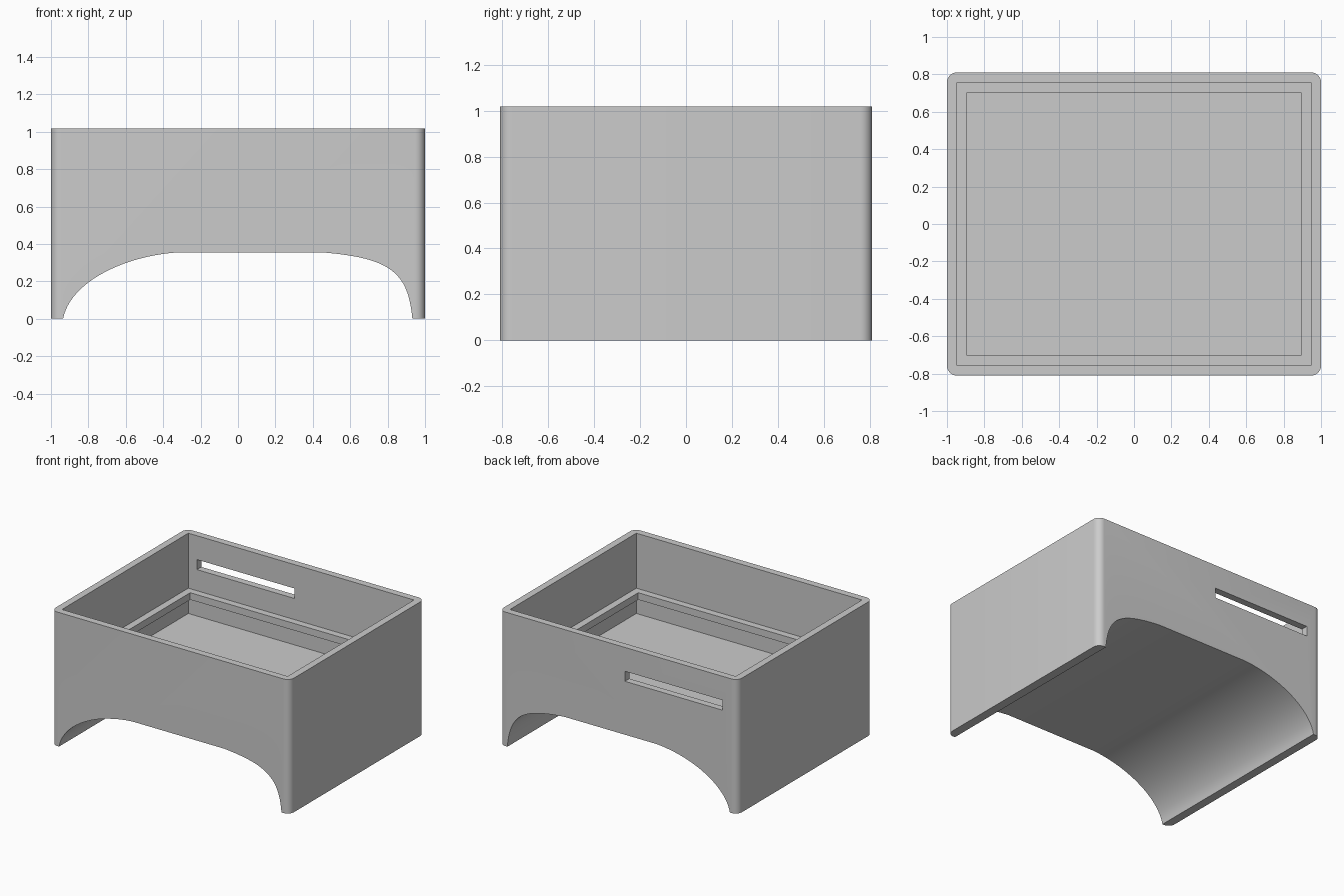
import bpy, bmesh, math
from mathutils import Vector
from mathutils.geometry import interpolate_bezier

if "Cube" in bpy.data.objects:
    bpy.data.objects.remove(bpy.data.objects["Cube"])

W, D, H = 1.0, 0.81, 1.017      # half width, half depth, height
WALL = 0.053
ARCH_TOP = 0.355

grey = bpy.data.materials.new("plain grey")
grey.use_nodes = True
colour = (0.6, 0.6, 0.6, 1)
grey.diffuse_color = colour
grey.node_tree.nodes["Principled BSDF"].inputs["Base Color"].default_value = colour


def prism(name, outline, direction):
    """Extrude a closed outline of 3D points along a direction."""
    bm = bmesh.new()
    face = bm.faces.new([bm.verts.new(p) for p in outline])
    moved = bmesh.ops.extrude_face_region(bm, geom=[face])["geom"]
    verts = [g for g in moved if isinstance(g, bmesh.types.BMVert)]
    bmesh.ops.translate(bm, vec=direction, verts=verts)
    bmesh.ops.recalc_face_normals(bm, faces=bm.faces)
    mesh = bpy.data.meshes.new(name)
    bm.to_mesh(mesh)
    bm.free()
    mesh.materials.append(grey)
    obj = bpy.data.objects.new(name, mesh)
    bpy.context.collection.objects.link(obj)
    return obj


def block(name, x0, x1, y0, y1, z0, z1):
    base = [(x0, y0, z0), (x1, y0, z0), (x1, y1, z0), (x0, y1, z0)]
    return prism(name, base, (0, 0, z1 - z0))


def curve(*points):
    return interpolate_bezier(*[Vector((x, -1, z)) for x, z in points], 24)


# Outer shell with rounded upright corners
R = 0.053
outline = []
for i, (sx, sy) in enumerate([(1, 1), (-1, 1), (-1, -1), (1, -1)]):
    for k in range(9):
        a = math.radians(90 * i + 90 * k / 8)
        outline.append((sx * (W - R) + R * math.cos(a),
                        sy * (D - R) + R * math.sin(a), 0))
box = prism("open_box", outline, (0, 0, H))

# Lopsided arch through the underside
arch = [Vector((-0.935, -1, -0.1))]
arch += curve((-0.935, 0), (-0.90, 0.19), (-0.62, 0.335), (-0.32, ARCH_TOP))
arch += curve((0.45, ARCH_TOP), (0.80, 0.325), (0.91, 0.26), (0.932, 0))
arch.append(Vector((0.932, -1, -0.1)))

# Recesses above and below the inner ledge, the ledge opening, the back slot
ix, iy = W - WALL, D - WALL
jx, jy = ix - WALL, iy - WALL
cutters = [
    prism("arch_cutter", arch, (0, 2, 0)),
    block("upper_recess_cutter", -ix, ix, -iy, iy, 0.60, H + 0.1),
    block("lower_recess_cutter", -ix, ix, -iy, iy, ARCH_TOP + WALL, 0.547),
    block("ledge_opening_cutter", -jx, jx, -jy, jy, 0.50, 0.70),
    block("slot_cutter", -0.875, -0.055, 0.65, 0.95, 0.76, 0.836),
]
bpy.context.view_layer.objects.active = box
for cutter in cutters:
    mod = box.modifiers.new(cutter.name, "BOOLEAN")
    mod.operation = "DIFFERENCE"
    mod.solver = "EXACT"
    mod.object = cutter
    bpy.ops.object.modifier_apply(modifier=mod.name)
    bpy.data.objects.remove(cutter)

# Smooth the curves, keep the corners crisp
bpy.ops.object.select_all(action="DESELECT")
box.select_set(True)
bpy.ops.object.shade_smooth_by_angle(angle=math.radians(30))
